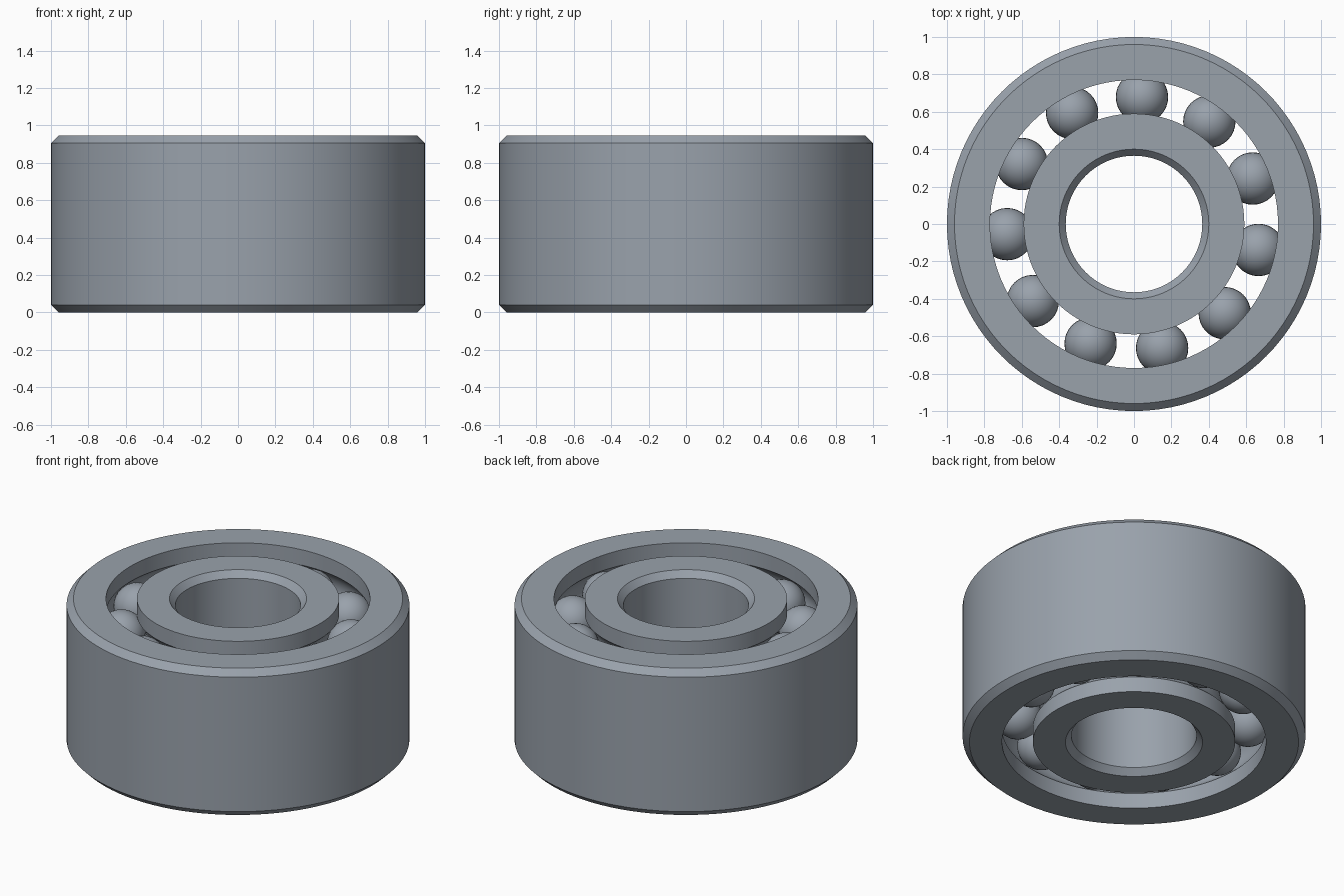
import bpy, bmesh
from math import sin, cos, pi, radians, sqrt, atan2

cube = bpy.data.objects.get("Cube")
if cube:
    bpy.data.objects.remove(cube, do_unlink=True)

HEIGHT, CHAMFER = 0.945, 0.04
PITCH, BALL, GROOVE = 0.68, 0.14, 0.143
ROWS = (0.21, HEIGHT - 0.21)
BALLS, FIRST_ANGLE = 11, radians(86.4)
SEGMENTS = 96

steel = bpy.data.materials.new("steel_grey")
steel.use_nodes = True
colour = (0.32, 0.36, 0.41, 1)
steel.diffuse_color = colour
steel.node_tree.nodes["Principled BSDF"].inputs["Base Color"].default_value = colour


def finish(name, bm):
    mesh = bpy.data.meshes.new(name)
    bmesh.ops.recalc_face_normals(bm, faces=bm.faces)
    bm.to_mesh(mesh)
    bm.free()
    obj = bpy.data.objects.new(name, mesh)
    bpy.context.collection.objects.link(obj)
    mesh.materials.append(steel)
    bpy.ops.object.select_all(action='DESELECT')
    obj.select_set(True)
    bpy.context.view_layer.objects.active = obj
    bpy.ops.object.shade_smooth_by_angle(angle=radians(30))
    return obj


def raceway(radius):
    """Profile of a wall at the radius, with one round groove per ball row."""
    offset = radius - PITCH
    side = 1 if offset > 0 else -1
    half = atan2(sqrt(GROOVE ** 2 - offset ** 2), abs(offset))
    points = [(radius, 0)]
    for z in ROWS:
        for i in range(13):
            a = half * (i / 6 - 1)
            points.append((PITCH + side * GROOVE * cos(a), z + GROOVE * sin(a)))
    return points + [(radius, HEIGHT)]


def chamfered(radius, edge):
    """Profile of a plain wall, top to bottom, ending at the edge radius."""
    return [(edge, HEIGHT), (radius, HEIGHT - CHAMFER), (radius, CHAMFER), (edge, 0)]


def ring(name, profile):
    """Sweep a closed (radius, z) profile around the axis."""
    bm = bmesh.new()
    loops = [[bm.verts.new((r * cos(a), r * sin(a), z)) for r, z in profile]
             for a in (2 * pi * i / SEGMENTS for i in range(SEGMENTS))]
    for i, here in enumerate(loops):
        there = loops[(i + 1) % SEGMENTS]
        for j in range(len(profile)):
            k = (j + 1) % len(profile)
            bm.faces.new((here[j], there[j], there[k], here[k]))
    return finish(name, bm)


# Outer and inner rings
ring("outer_ring", raceway(0.77) + chamfered(1.0, 0.96))
ring("inner_ring", raceway(0.59) + chamfered(0.365, 0.4))

# Two rows of balls
for row, z in zip(("lower", "upper"), ROWS):
    for i in range(BALLS):
        a = FIRST_ANGLE + 2 * pi * i / BALLS
        bm = bmesh.new()
        bmesh.ops.create_uvsphere(bm, u_segments=32, v_segments=16, radius=BALL)
        ball = finish(f"{row}_ball_{i + 1}", bm)
        ball.location = (PITCH * cos(a), PITCH * sin(a), z)
